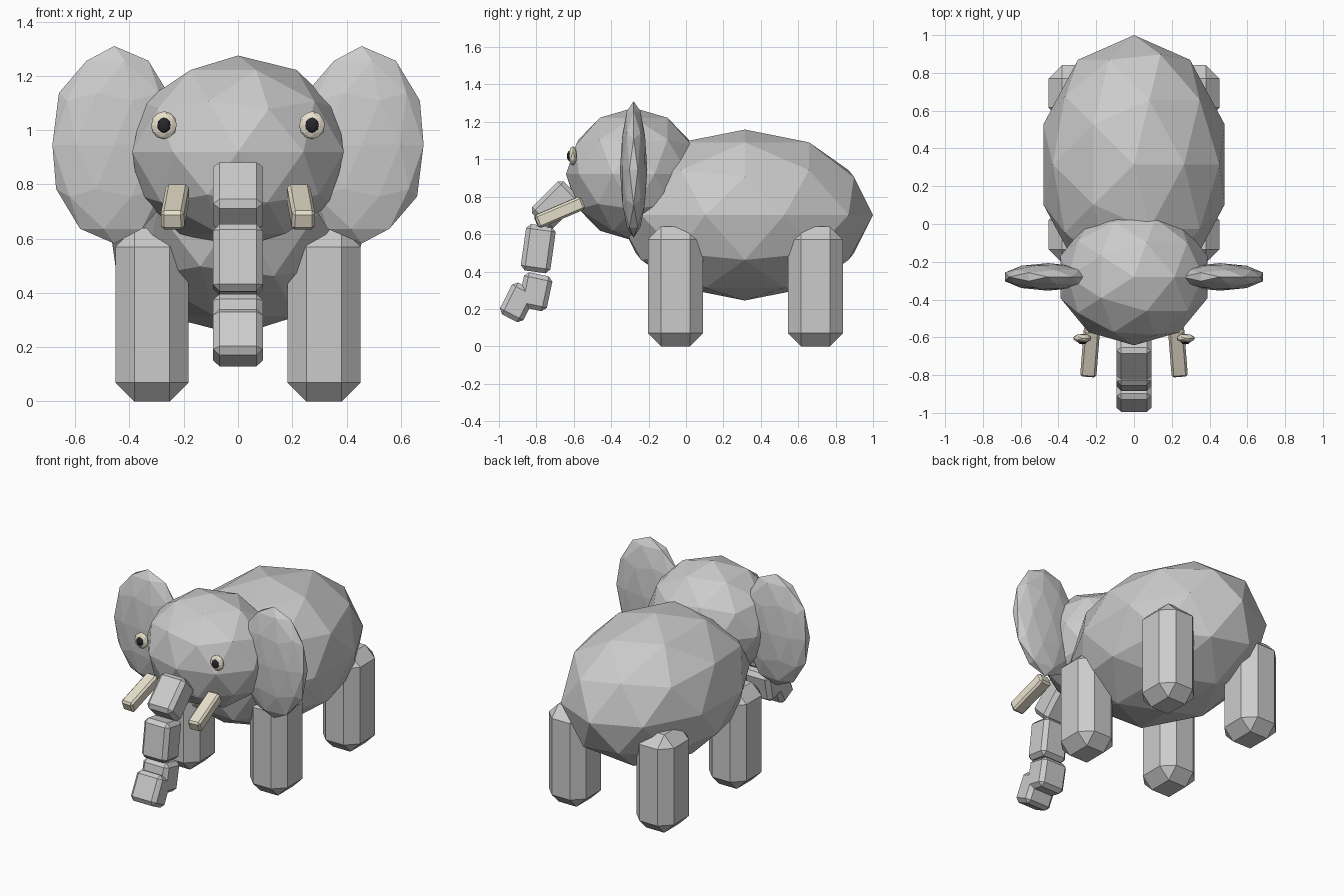
import bpy
from math import radians

if "Cube" in bpy.data.objects:
    bpy.data.objects.remove(bpy.data.objects["Cube"])


def material(name, rgb):
    m = bpy.data.materials.new(name)
    m.diffuse_color = (*rgb, 1)
    m.use_nodes = True
    m.node_tree.nodes["Principled BSDF"].inputs["Base Color"].default_value = m.diffuse_color
    return m


ivory = material("ivory", (0.80, 0.74, 0.60))
black = material("black", (0.02, 0.02, 0.025))


def blob(name, loc, radii, mat=None):
    # faceted ellipsoid
    bpy.ops.mesh.primitive_ico_sphere_add(subdivisions=2, radius=1, location=loc)
    ob = bpy.context.object
    ob.name = name
    ob.scale = radii
    if mat:
        ob.data.materials.append(mat)
    return ob


def block(name, loc, size, bevel, rot=(0, 0, 0), mat=None):
    # box with single-segment chamfers
    bpy.ops.mesh.primitive_cube_add(size=1, location=loc)
    ob = bpy.context.object
    ob.name = name
    ob.scale = size
    bpy.ops.object.transform_apply(location=False, rotation=False, scale=True)
    ob.rotation_euler = [radians(a) for a in rot]
    mod = ob.modifiers.new("chamfer", 'BEVEL')
    mod.width = bevel
    mod.segments = 1
    if mat:
        ob.data.materials.append(mat)
    return ob


# body and head
blob("body", (0, 0.315, 0.702), (0.505, 0.685, 0.457))
blob("head", (0, -0.28, 0.92), (0.41, 0.362, 0.355))

# trunk segments: y, z, depth, length, tilt
trunk = [(-0.698, 0.757, 0.16, 0.24, -45),
         (-0.79, 0.522, 0.16, 0.25, -8),
         (-0.805, 0.292, 0.155, 0.19, -12),
         (-0.9, 0.235, 0.14, 0.19, -27)]
for i, (y, z, d, l, tilt) in enumerate(trunk):
    block(f"trunk_segment_{i + 1}", (0, y, z), (0.184, d, l), 0.024, (tilt, 0, 0))

for side, s in (("left", 1), ("right", -1)):
    # ears
    blob(f"{side}_ear", (s * 0.456, -0.28, 0.946), (0.24, 0.073, 0.364))
    # legs
    for part, y in (("front", -0.057), ("rear", 0.693)):
        block(f"{part}_{side}_leg", (s * 0.317, y, 0.32), (0.27, 0.295, 0.64), 0.07)
    # tusks
    block(f"{side}_tusk", (s * 0.232, -0.676, 0.717), (0.086, 0.27, 0.075), 0.012,
          (23, 0, s * 4.5), ivory)
    # eyes
    blob(f"{side}_eye", (s * 0.273, -0.605, 1.018), (0.049, 0.023, 0.052), ivory)
    blob(f"{side}_pupil", (s * 0.273, -0.623, 1.018), (0.025, 0.014, 0.028), black)
